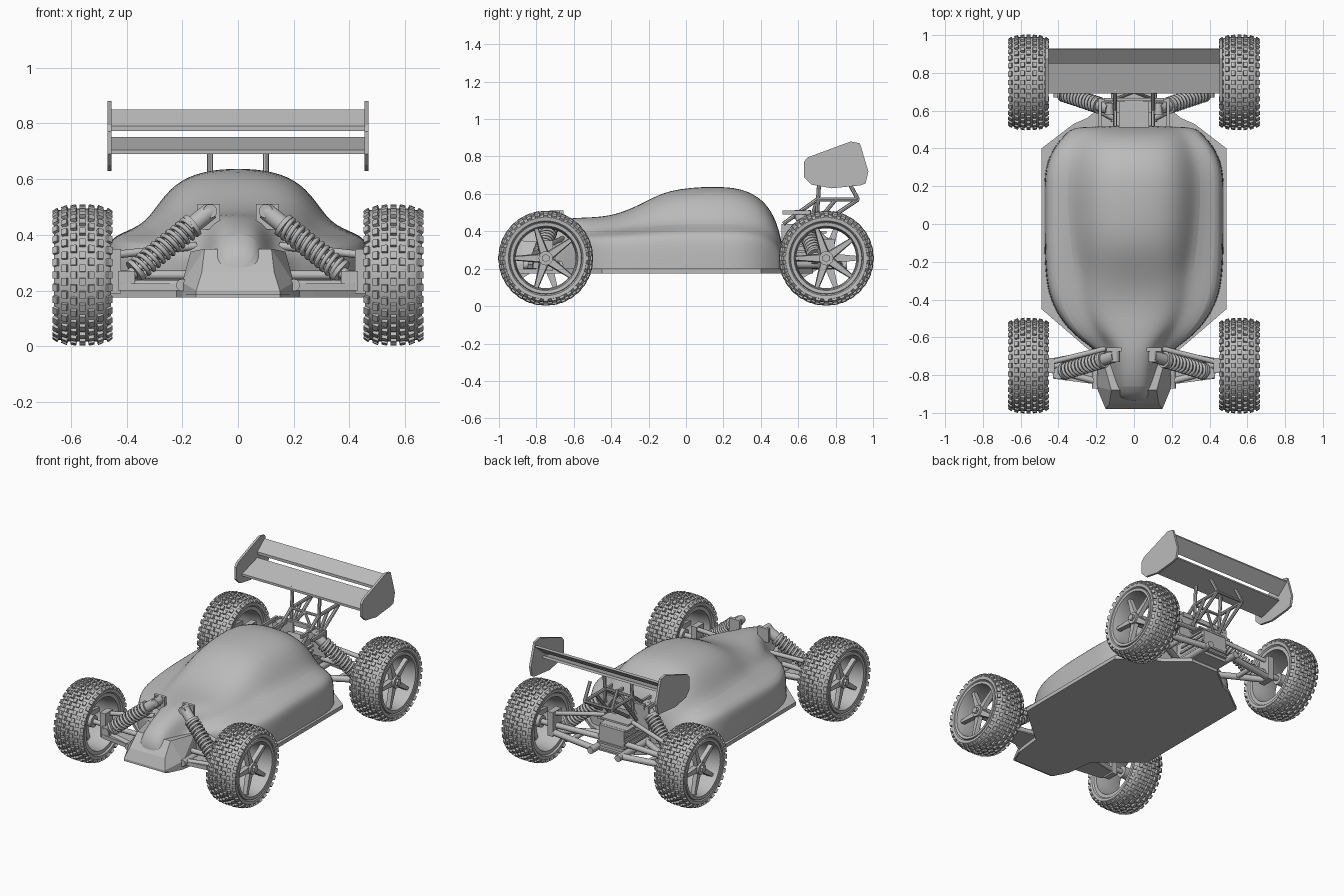
import bpy, bmesh
from math import sin, cos, pi, tau, radians
from mathutils import Vector, Matrix

if "Cube" in bpy.data.objects:
    bpy.data.objects.remove(bpy.data.objects["Cube"])

grey = bpy.data.materials.new("plain grey")
grey.use_nodes = True
grey.diffuse_color = (0.5, 0.5, 0.5, 1)
grey.node_tree.nodes["Principled BSDF"].inputs["Base Color"].default_value = (0.5, 0.5, 0.5, 1)
smooth_parts = []


def add(name, data, loc=(0, 0, 0), turn=0):
    ob = bpy.data.objects.new(name, data)
    ob.location, ob.rotation_euler = loc, (0, 0, turn)
    bpy.context.collection.objects.link(ob)
    if not data.materials:
        data.materials.append(grey)
    return ob


def to_mesh(name, bm):
    bmesh.ops.recalc_face_normals(bm, faces=bm.faces[:])
    me = bpy.data.meshes.new(name)
    bm.to_mesh(me)
    bm.free()
    return me


def tube(bm, p, q, r, r2=None, sides=12):
    p, q = Vector(p), Vector(q)
    d = q - p
    m = Matrix.Translation((p + q) / 2) @ d.to_track_quat('Z', 'Y').to_matrix().to_4x4()
    bmesh.ops.create_cone(bm, cap_ends=True, segments=sides, radius1=r,
                          radius2=r if r2 is None else r2, depth=d.length, matrix=m)


def block(bm, center, size, rot=Matrix()):
    bmesh.ops.create_cube(bm, size=1, matrix=Matrix.Translation(center) @ rot @ Matrix.Diagonal((*size, 1)))


def prism(bm, low, high):
    a, b = [bm.verts.new(v) for v in low], [bm.verts.new(v) for v in high]
    bm.faces.new(a)
    bm.faces.new(b)
    for i in range(len(a)):
        j = (i + 1) % len(a)
        bm.faces.new((a[i], a[j], b[j], b[i]))


def lathe(bm, profile):
    # revolves a closed (x, radius) profile about the axle
    vs = [bm.verts.new((x, 0, r)) for x, r in profile]
    es = [bm.edges.new((vs[i - 1], vs[i])) for i in range(len(vs))]
    bmesh.ops.spin(bm, geom=vs + es, cent=(0, 0, 0), axis=(1, 0, 0), angle=tau,
                   steps=48, use_merge=True)
    bmesh.ops.remove_doubles(bm, verts=bm.verts[:], dist=0.0001)


def part(name, build, mirror=False, smooth=True):
    bm = bmesh.new()
    build(bm)
    ob = add(name, to_mesh(name, bm))
    if mirror:
        ob.modifiers.new("mirror", 'MIRROR')
    if smooth:
        smooth_parts.append(ob)
    return ob


# Body shell: y, half width, shoulder height, canopy half width, top height
stations = [(-.94, .10, .27, .07, .31), (-.88, .13, .30, .10, .41), (-.70, .16, .34, .12, .465),
            (-.63, .26, .36, .15, .47), (-.55, .36, .38, .22, .475), (-.40, .45, .39, .28, .48),
            (-.25, .47, .40, .28, .54), (-.10, .475, .41, .31, .63), (.15, .475, .41, .33, .645),
            (.30, .475, .41, .32, .635), (.42, .42, .39, .29, .57), (.49, .345, .34, .25, .45),
            (.52, .32, .26, .22, .30)]


def shell(bm):
    rows = []
    for y, w, zs, c, zt in stations:
        h = zt - zs
        half = [(c * fx, zs + h * fz) for fx, fz in ((.4, .95), (.7, .76), (.9, .4), (1.05, .1))]
        half += [(w * .93, zs - .01), (w * .99, zs - .05), (w, .2)]
        sec = [(-x, z) for x, z in reversed(half)] + [(0, zt)] + half
        rows.append([bm.verts.new((x, y, z)) for x, z in sec])
    for a, b in zip(rows, rows[1:]):
        for i in range(len(a) - 1):
            bm.faces.new((a[i], a[i + 1], b[i + 1], b[i]))
    bm.faces.new(rows[0])
    bm.faces.new(rows[-1])


body = part("body_shell", shell)
sub = body.modifiers.new("smooth", 'SUBSURF')
sub.levels = sub.render_levels = 2

# Chassis plate and front bumper
edge = [(.15, -.96), (.2, -.86), (.22, -.68), (.27, -.64), (.49, -.45), (.49, .4), (.32, .53), (.25, .56), (.1, .68)]
outline = edge + [(-x, y) for x, y in reversed(edge)]
part("chassis_plate", lambda bm: prism(bm, [(x, y, .175) for x, y in outline],
                                       [(x, y, .2) for x, y in outline]), smooth=False)


def bumper(bm):
    pts = [(.15, -.98, .185), (.15, -.98, .2), (.13, -.95, .265), (.12, -.88, .35),
           (.2, -.86, .185), (.2, -.86, .23), (.17, -.7, .34), (.2, -.7, .185)]
    vs = [bm.verts.new((s * x, y, z)) for x, y, z in pts for s in (1, -1)]
    bmesh.ops.convex_hull(bm, input=vs)


part("front_bumper", bumper, smooth=False)


# Tyre: rounded carcass with rows of knobs
def tyre(bm):
    lathe(bm, [(-.08, .185), (-.1, .2), (-.102, .218), (-.088, .232), (-.05, .239), (.05, .239),
               (.088, .232), (.102, .218), (.1, .2), (.08, .185)])
    for row in range(7):
        x = (row - 3) * .0315
        lean = (row - 3) * .2
        r = .2435 - .0155 * (abs(row - 3) / 3) ** 3
        for k in range(32):
            a = (k + .5 * (row % 2)) * tau / 32
            rot = Matrix.Rotation(a, 4, 'X')
            block(bm, rot @ Vector((x, 0, r)), (.021, .026, .018),
                  rot @ Matrix.Rotation(lean, 4, 'Y'))


# Rim: open barrel, five tapered spokes and a hub
def rim(bm):
    lathe(bm, [(-.09, .17), (-.09, .195), (.085, .195), (.1, .19), (.098, .172), (.07, .165), (-.02, .16)])
    for k in range(5):
        rot = Matrix.Rotation(k * tau / 5 + radians(90), 4, 'X')
        flat = [(-.026, .02), (-.012, .17), (.012, .17), (.026, .02)]
        prism(bm, [rot @ Vector((.045, y, r)) for y, r in flat],
              [rot @ Vector((.072, y * .75, r)) for y, r in flat])
    tube(bm, (-.03, 0, 0), (.085, 0, 0), .038, sides=20)
    tube(bm, (.08, 0, 0), (.1, 0, 0), .022, sides=6)


meshes = {}
for kind, build in (("tyre", tyre), ("rim", rim)):
    bm = bmesh.new()
    build(bm)
    meshes[kind] = to_mesh(kind, bm)
for end, y in (("front", -.75), ("rear", .75)):
    for side, s in (("left", 1), ("right", -1)):
        for kind, me in meshes.items():
            ob = add(f"{end}_{side}_{kind}", me, (s * .558, y, .256), 0 if s > 0 else pi)
            smooth_parts.append(ob)


# Shock absorbers with coil springs
def spring(name, p, q, radius=.038, turns=11):
    p, q = Vector(p), Vector(q)
    m = Matrix.Translation(p) @ (q - p).to_track_quat('Z', 'Y').to_matrix().to_4x4()
    cu = bpy.data.curves.new(name, 'CURVE')
    cu.dimensions, cu.bevel_depth, cu.bevel_resolution = '3D', .0085, 1
    sp = cu.splines.new('POLY')
    n = turns * 12
    sp.points.add(n)
    for i, pt in enumerate(sp.points):
        a = tau * i / 12
        pt.co = (*(m @ Vector((radius * cos(a), radius * sin(a), (q - p).length * i / n))), 1)
    add(name, cu)


def shock(name, top, low):
    top, low = Vector(top), Vector(low)

    def build(bm):
        at = lambda t: top.lerp(low, t)
        tube(bm, at(0), at(.22), .032, sides=16)
        tube(bm, at(.2), at(.24), .045, sides=16)
        tube(bm, at(.2), at(.65), .024, sides=16)
        tube(bm, at(.6), at(1), .012)
        tube(bm, at(.87), at(.91), .045, sides=16)
        tube(bm, at(.91), at(1), .022)
        for p in (top, low):
            tube(bm, p - Vector((0, .03, 0)), p + Vector((0, .03, 0)), .025, sides=16)
    part(name + "_body", build)
    spring(name + "_spring", top.lerp(low, .24), top.lerp(low, .88))


for side, s in (("left", 1), ("right", -1)):
    shock(f"front_{side}_shock", (s * .10, -.70, .485), (s * .40, -.79, .245))
    shock(f"rear_{side}_shock", (s * .13, .61, .49), (s * .40, .70, .25))


# Front suspension: brackets, wishbones, links and uprights
def front_arms(bm):
    block(bm, (.105, -.665, .465), (.08, .02, .09))
    for y, tip in ((-.68, -.73), (-.84, -.77)):
        tube(bm, (.17, y, .22), (.44, tip, .22), .018)
    prism(bm, [(.19, -.85, .2), (.19, -.67, .2), (.42, -.72, .2), (.42, -.82, .2)],
          [(.19, -.85, .225), (.19, -.67, .225), (.42, -.72, .225), (.42, -.82, .225)])
    tube(bm, (.15, -.66, .36), (.43, -.73, .33), .014)
    tube(bm, (.2, -.87, .22), (.2, -.65, .22), .022)
    tube(bm, (.12, -.75, .256), (.55, -.75, .256), .016)
    block(bm, (.44, -.75, .27), (.04, .08, .16))
    block(bm, (.40, -.79, .235), (.06, .05, .07))


part("front_suspension", front_arms, mirror=True)


# Rear suspension: shock tower, long arms, drive shaft and uprights
def rear_arms(bm):
    for x in (.10, .18):
        block(bm, (x, .59, .50), (.014, .15, .022))
    block(bm, (.12, .655, .42), (.14, .016, .17))
    tube(bm, (.10, .56, .22), (.44, .74, .22), .02)
    tube(bm, (.10, .82, .22), (.44, .77, .22), .02)
    tube(bm, (.28, .65, .22), (.28, .8, .22), .016)
    tube(bm, (.10, .54, .22), (.10, .86, .22), .022)
    tube(bm, (.10, .70, .40), (.44, .76, .34), .014)
    tube(bm, (.08, .75, .27), (.55, .75, .256), .018)
    block(bm, (.44, .75, .28), (.04, .09, .16))


part("rear_suspension", rear_arms, mirror=True)


def gearbox(bm):
    block(bm, (0, .65, .28), (.18, .26, .17))
    block(bm, (0, .58, .38), (.16, .14, .12))
    for i in range(6):
        block(bm, (0, .67, .22 + .035 * i), (.2, .26 - .02 * i, .012))
    block(bm, (0, .66, .50), (.32, .016, .03))


part("finned_gearbox", gearbox, smooth=False)


# Wing struts
def struts(bm):
    x = .1
    path = [((.52, .44), (.70, .57)), ((.70, .57), (.92, .57)), ((.92, .57), (.74, .45)),
            ((.70, .48), (.715, .71)), ((.92, .57), (.86, .68)), ((.66, .40), (.80, .57))]
    for (y1, z1), (y2, z2) in path:
        tube(bm, (x, y1, z1), (x, y2, z2), .011, sides=8)
    for y, z in ((.70, .57), (.92, .57)):
        tube(bm, (0, y, z), (x, y, z), .009, sides=8)
    tube(bm, (.1, .66, .44), (0, .70, .57), .009, sides=8)


part("wing_struts", struts, mirror=True)


# Wing: two blades between end plates
def blade(points):
    return lambda bm: prism(bm, [(-.46, y, z) for y, z in points], [(.46, y, z) for y, z in points])


part("wing_main_blade", blade([(.69, .69), (.69, .705), (.85, .752), (.855, .738)]), smooth=False)
part("wing_rear_blade", blade([(.85, .772), (.85, .79), (.925, .85), (.93, .838)]), smooth=False)
plate = [(.63, .77), (.65, .795), (.88, .88), (.93, .87), (.975, .72), (.96, .655), (.93, .645),
         (.78, .63), (.67, .65), (.63, .69)]
part("wing_end_plates", lambda bm: prism(bm, [(.453, y, z) for y, z in plate],
                                         [(.468, y, z) for y, z in plate]), mirror=True, smooth=False)

# Smooth shading with sharp edges kept
bpy.ops.object.select_all(action='DESELECT')
for ob in smooth_parts:
    ob.select_set(True)
bpy.context.view_layer.objects.active = body
bpy.ops.object.shade_smooth_by_angle(angle=radians(35))
